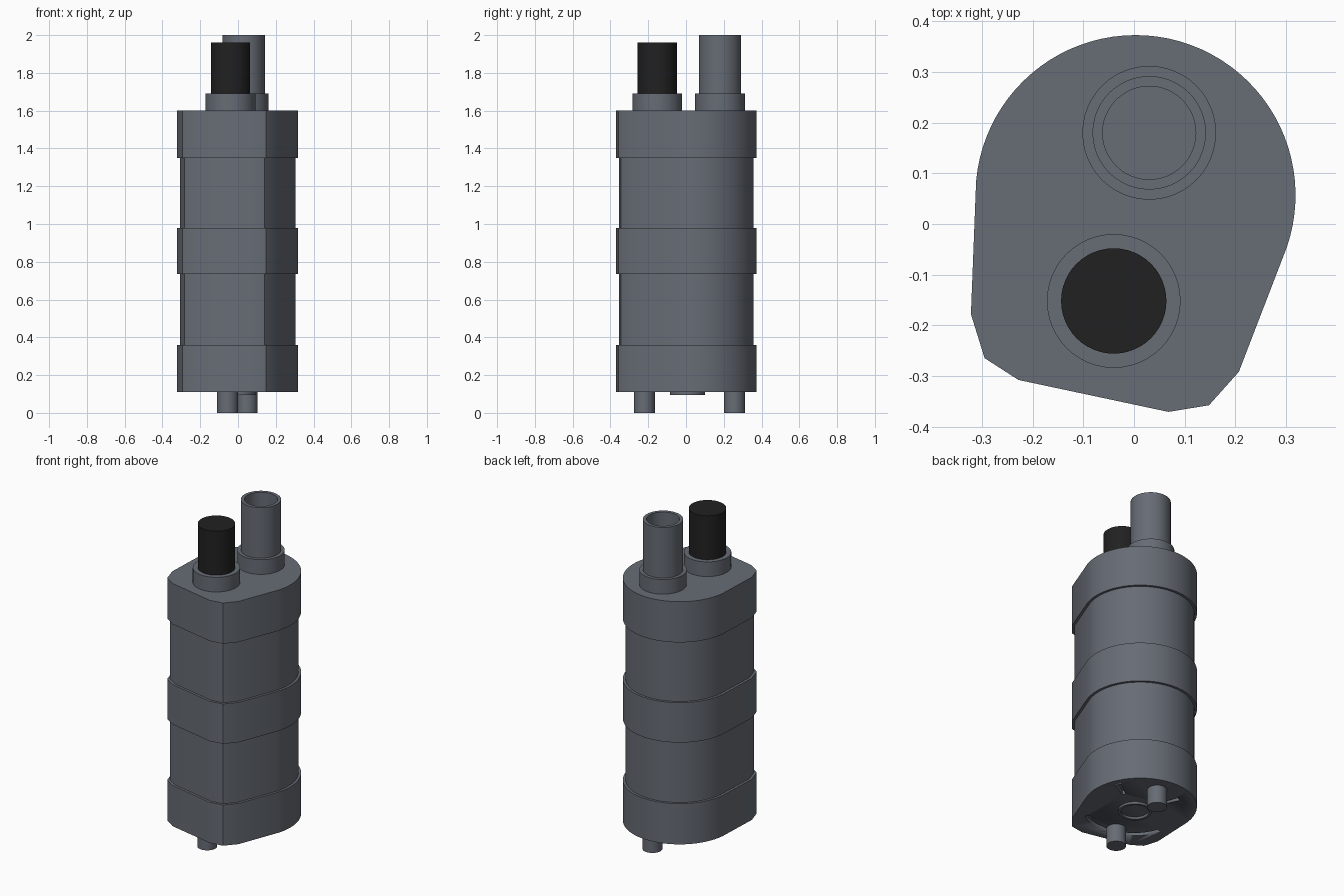
import bpy, bmesh, math
from mathutils import Vector

cube = bpy.data.objects.get("Cube")
if cube:
    bpy.data.objects.remove(cube, do_unlink=True)


def material(name, rgb, rough=0.6):
    m = bpy.data.materials.new(name)
    m.use_nodes = True
    m.diffuse_color = (*rgb, 1)
    bsdf = m.node_tree.nodes["Principled BSDF"]
    bsdf.inputs["Base Color"].default_value = (*rgb, 1)
    bsdf.inputs["Roughness"].default_value = rough
    return m


GREY = material("slate grey", (0.135, 0.15, 0.177))
BLACK = material("hose black", (0.015, 0.015, 0.015))


def finish(name, bm, mat, angle=25):
    bmesh.ops.recalc_face_normals(bm, faces=bm.faces[:])
    mesh = bpy.data.meshes.new(name)
    bm.to_mesh(mesh)
    bm.free()
    mesh.materials.append(mat)
    ob = bpy.data.objects.new(name, mesh)
    bpy.context.collection.objects.link(ob)
    bpy.ops.object.select_all(action='DESELECT')
    bpy.context.view_layer.objects.active = ob
    ob.select_set(True)
    bpy.ops.object.shade_smooth_by_angle(angle=math.radians(angle))
    return ob


def prism(name, outline, z0, z1, mat=GREY):
    bm = bmesh.new()
    face = bm.faces.new([bm.verts.new((x, y, z0)) for x, y in outline])
    out = bmesh.ops.extrude_face_region(bm, geom=[face])["geom"]
    top = [v for v in out if isinstance(v, bmesh.types.BMVert)]
    bmesh.ops.translate(bm, verts=top, vec=(0, 0, z1 - z0))
    return finish(name, bm, mat)


def lathe(name, centre, profile, mat=GREY, steps=48):
    """Revolve (radius, z) points about a vertical axis."""
    bm = bmesh.new()
    verts = [bm.verts.new((r, 0, z)) for r, z in profile]
    edges = [bm.edges.new(p) for p in zip(verts, verts[1:])]
    bmesh.ops.spin(bm, geom=verts + edges, cent=(0, 0, 0), axis=(0, 0, 1),
                   angle=math.tau, steps=steps)
    bmesh.ops.remove_doubles(bm, verts=bm.verts[:], dist=1e-5)
    bmesh.ops.translate(bm, verts=bm.verts[:], vec=(*centre, 0))
    return finish(name, bm, mat)


def cylinder(name, centre, r, z0, z1, mat=GREY):
    return lathe(name, centre, [(0, z0), (r, z0), (r, z1), (0, z1)], mat)


def inset(outline, d):
    """Offset a counter-clockwise outline inwards."""
    pts = [Vector(p) for p in outline]
    result = []
    for i, p in enumerate(pts):
        a = (p - pts[i - 1]).normalized()
        b = (pts[(i + 1) % len(pts)] - p).normalized()
        n = (Vector((-a.y, a.x)) + Vector((-b.y, b.x))).normalized()
        result.append(p + n * d / n.dot(Vector((-a.y, a.x))))
    return result


# Casing cross-section: round back, chamfered front
corners = [(-0.322, -0.178), (-0.295, -0.265), (-0.228, -0.308),
           (0.068, -0.371), (0.148, -0.358), (0.207, -0.292)]
arc = [math.radians(-19 + 194 * i / 48) for i in range(49)]
shell = corners + [(0.003 + 0.316 * math.cos(a), 0.057 + 0.316 * math.sin(a))
                   for a in arc]
core = inset(shell, 0.015)

# Bands and the slimmer casing between them
lower_band = prism("lower_band", shell, 0.11, 0.36)
prism("middle_band", shell, 0.735, 0.98)
prism("upper_band", shell, 1.35, 1.60)
prism("lower_casing", core, 0.36, 0.735)
prism("upper_casing", core, 0.98, 1.35)


# Slots sunk into the underside
def slot(name, r0, r1, a0, a1, n):
    angles = [math.radians(a0 + (a1 - a0) * i / n) for i in range(n + 1)]
    ring = [(r1 * math.cos(a), r1 * math.sin(a)) for a in angles]
    ring += [(r0 * math.cos(a), r0 * math.sin(a)) for a in reversed(angles)]
    cutter = prism(name, ring, 0.09, 0.135)
    cutter.hide_render = True
    cutter.hide_set(True)
    cutter.display_type = 'WIRE'
    mod = lower_band.modifiers.new(name, 'BOOLEAN')
    mod.object = cutter
    mod.operation = 'DIFFERENCE'
    mod.solver = 'EXACT'
    return cutter


cutters = [slot("curved_slot_cutter", 0.25, 0.28, -162, -53, 24),
           slot("left_slot_cutter", 0.19, 0.30, 30, 36, 2),
           slot("rear_slot_cutter", 0.16, 0.28, 110, 116, 2)]

# Bake the slots, then drop the cutters
bpy.context.view_layer.update()
cut = bpy.data.meshes.new_from_object(
    lower_band.evaluated_get(bpy.context.evaluated_depsgraph_get()))
lower_band.modifiers.clear()
lower_band.data = cut
for c in cutters:
    bpy.data.objects.remove(c, do_unlink=True)

# Rear outlet: collar and open pipe
REAR, FRONT = (0.03, 0.18), (-0.04, -0.152)
cylinder("rear_collar", REAR, 0.132, 1.60, 1.69)
lathe("rear_pipe", REAR, [(0.112, 1.69), (0.112, 2.0), (0.092, 2.0),
                          (0.092, 1.695), (0, 1.695)])

# Front cable gland and hose
cylinder("front_collar", FRONT, 0.132, 1.60, 1.69)
cylinder("front_hose", FRONT, 0.104, 1.69, 1.96, BLACK)

# Underside pegs and raised ring
cylinder("rear_peg", (0.048, 0.257), 0.055, 0, 0.12)
cylinder("front_peg", (-0.055, -0.22), 0.055, 0, 0.12)
lathe("bottom_ring", (0, 0.008), [(0.093, 0.11), (0.093, 0.096),
                                  (0.078, 0.096), (0.078, 0.11)])
